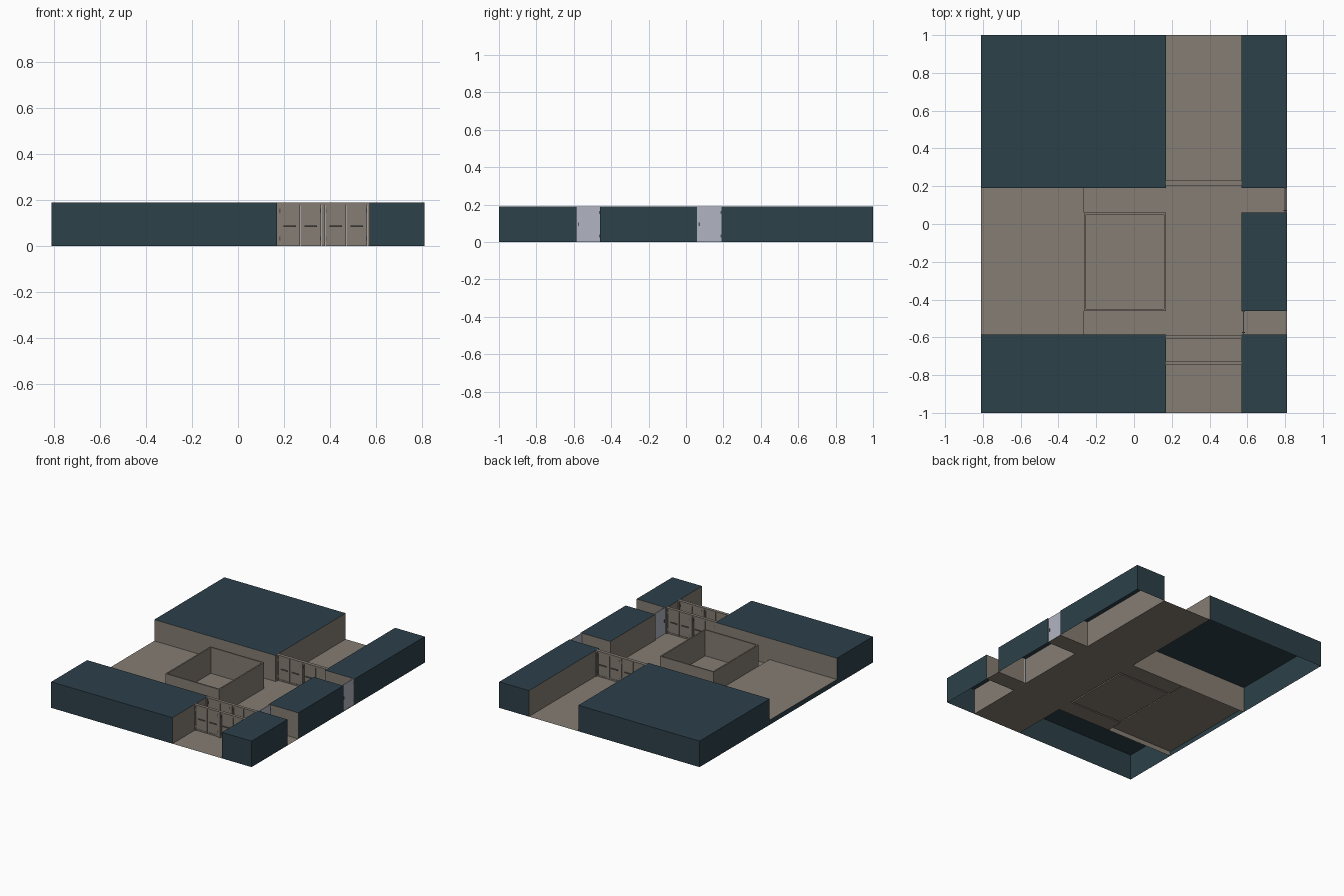
import bpy, bmesh

if "Cube" in bpy.data.objects:
    bpy.data.objects.remove(bpy.data.objects["Cube"])

def mat(name, rgb):
    m = bpy.data.materials.new(name)
    m.diffuse_color = (*rgb, 1)
    m.use_nodes = True
    m.node_tree.nodes["Principled BSDF"].inputs["Base Color"].default_value = m.diffuse_color
    return m

TAUPE = mat("taupe plaster", (0.235, 0.205, 0.172))
DARK = mat("dark slate", (0.026, 0.052, 0.068))
PALE = mat("pale door grey", (0.44, 0.46, 0.54))
METAL = mat("dark metal", (0.10, 0.095, 0.09))

X, Y, H = 0.81, 1.0, 0.19      # half width, half length, wall height
CX0, CX1 = 0.17, 0.57          # main corridor sides
N0, N1 = 0.06, 0.19            # north passage
S0, S1 = -0.585, -0.46         # south passage
BX = -0.265                    # west side of the central box
STEP = 0.035                   # raised west floor

def finish(name, bm, *mats):
    me = bpy.data.meshes.new(name)
    bm.to_mesh(me)
    bm.free()
    for m in mats:
        me.materials.append(m)
    ob = bpy.data.objects.new(name, me)
    bpy.context.collection.objects.link(ob)
    return ob

def add_box(bm, x0, x1, y0, y1, z0, z1, mi=0):
    vs = bmesh.ops.create_cube(bm, size=1)["verts"]
    for v in vs:
        v.co = ((x0 + x1) / 2 + v.co.x * (x1 - x0),
                (y0 + y1) / 2 + v.co.y * (y1 - y0),
                (z0 + z1) / 2 + v.co.z * (z1 - z0))
    faces = {f for v in vs for f in v.link_faces}
    for f in faces:
        f.material_index = mi
    return faces

def add_quad(bm, pts, mi=0):
    bm.faces.new([bm.verts.new(p) for p in pts]).material_index = mi

def floor_quad(bm, x0, x1, y0, y1, z=0.0):
    add_quad(bm, [(x0, y0, z), (x1, y0, z), (x1, y1, z), (x0, y1, z)])

# Solid blocks: hollow from below, slate on top and outside, plaster inside
def block(name, x0, x1, y0, y1):
    bm = bmesh.new()
    add_box(bm, x0, x1, y0, y1, 0, H)
    bm.normal_update()
    bmesh.ops.delete(bm, geom=[f for f in bm.faces if f.normal.z < -0.5],
                     context='FACES')
    for f in bm.faces:
        c = f.calc_center_median()
        outer = abs(c.x) > X - 0.001 or abs(c.y) > Y - 0.001
        f.material_index = 1 if outer or f.normal.z > 0.5 else 0
    finish(name, bm, TAUPE, DARK)

block("northwest_block", -X, CX0, N1, Y)
block("northeast_block", CX1, X, N1, Y)
block("east_block", CX1, X, S1, N0)
block("southwest_block", -X, CX0, -Y, S0)
block("southeast_block", CX1, X, -Y, S0)

# Floors of the corridors and passages
T = 0.01
bm = bmesh.new()
floor_quad(bm, CX0, CX1, -Y, Y)
for a, b in ((N0, N1), (S0, S1)):
    floor_quad(bm, BX, CX0, a, b)
    floor_quad(bm, CX1, X, a, b)
floor_quad(bm, BX + T, CX0 - T, S1 + T, N0 - T)
finish("corridor_floor", bm, TAUPE)

# Raised west floor with a step and a slate outer edge
bm = bmesh.new()
floor_quad(bm, -X, BX, S0, N1, STEP)
add_quad(bm, [(BX, S0, 0), (BX, N1, 0), (BX, N1, STEP), (BX, S0, STEP)])
add_quad(bm, [(-X, N1, 0), (-X, S0, 0), (-X, S0, STEP), (-X, N1, STEP)], 1)
finish("raised_floor", bm, TAUPE, DARK)

# Central open box: outer skin, inner skin and rim
bm = bmesh.new()
def ring(o, z):
    return [bm.verts.new(p) for p in ((BX + o, S1 + o, z), (CX0 - o, S1 + o, z),
                                      (CX0 - o, N0 - o, z), (BX + o, N0 - o, z))]
rings = [ring(0, 0), ring(0, H), ring(T, H), ring(T, 0)]
for a, b in zip(rings, rings[1:]):
    for i in range(4):
        j = (i + 1) % 4
        bm.faces.new((a[i], a[j], b[j], b[i]))
finish("central_box_walls", bm, TAUPE)

# Double door sets across the main corridor
def door_set(name, y0, y1):
    bm = bmesh.new()
    ym = (y0 + y1) / 2
    mid = (CX0 + CX1) / 2
    f = 0.008
    for a, b in ((CX0, CX0 + f), (mid - f, mid + f), (CX1 - f, CX1)):
        add_box(bm, a, b, y0, y1, 0, H - f)
    add_box(bm, CX0, CX1, y0, y1, H - f, H)
    for a, b in ((CX0 + f, mid - f), (mid + f, CX1 - f)):
        w = (b - a) / 2
        for k in range(2):
            l, r = a + k * w + 0.001, a + (k + 1) * w - 0.001
            top = H - f - 0.001
            # leaf: thin panel with raised stiles and rails
            add_box(bm, l, r, ym - 0.003, ym + 0.003, 0.002, top)
            for p, q in ((l, l + 0.008), (r - 0.008, r)):
                add_box(bm, p, q, ym - 0.006, ym + 0.006, 0.002, top)
            for p, q in ((0.002, 0.012), (top - 0.008, top)):
                add_box(bm, l + 0.008, r - 0.008, ym - 0.006, ym + 0.006, p, q)
            # push bar
            add_box(bm, l + 0.018, r - 0.018, ym - 0.010, ym + 0.010,
                    0.084, 0.091, 1)
            # hinges on the hanging side
            h = l if k == 0 else r - 0.005
            for z in (0.025, 0.145):
                add_box(bm, h, h + 0.005, ym - 0.009, ym + 0.009, z, z + 0.018, 1)
    finish(name, bm, TAUPE, METAL)

door_set("north_double_doors", 0.205, 0.23)
door_set("south_double_doors", -0.61, -0.587)
door_set("entrance_double_doors", -0.747, -0.724)

# Pale single doors in the two east passages
def side_door(name, x, y0, y1):
    bm = bmesh.new()
    add_box(bm, x - 0.003, x + 0.003, y0, y1, 0, H)
    add_box(bm, x - 0.008, x + 0.008, y0 + 0.008, y0 + 0.014, 0.085, 0.105, 1)
    for z in (0.025, 0.15):
        add_box(bm, x - 0.005, x + 0.005, y1 - 0.006, y1 - 0.001, z, z + 0.015, 1)
    finish(name, bm, PALE, METAL)

side_door("northeast_side_door", X - 0.01, N0, N1)
side_door("southeast_side_door", CX1 + 0.01, S0, S1)
